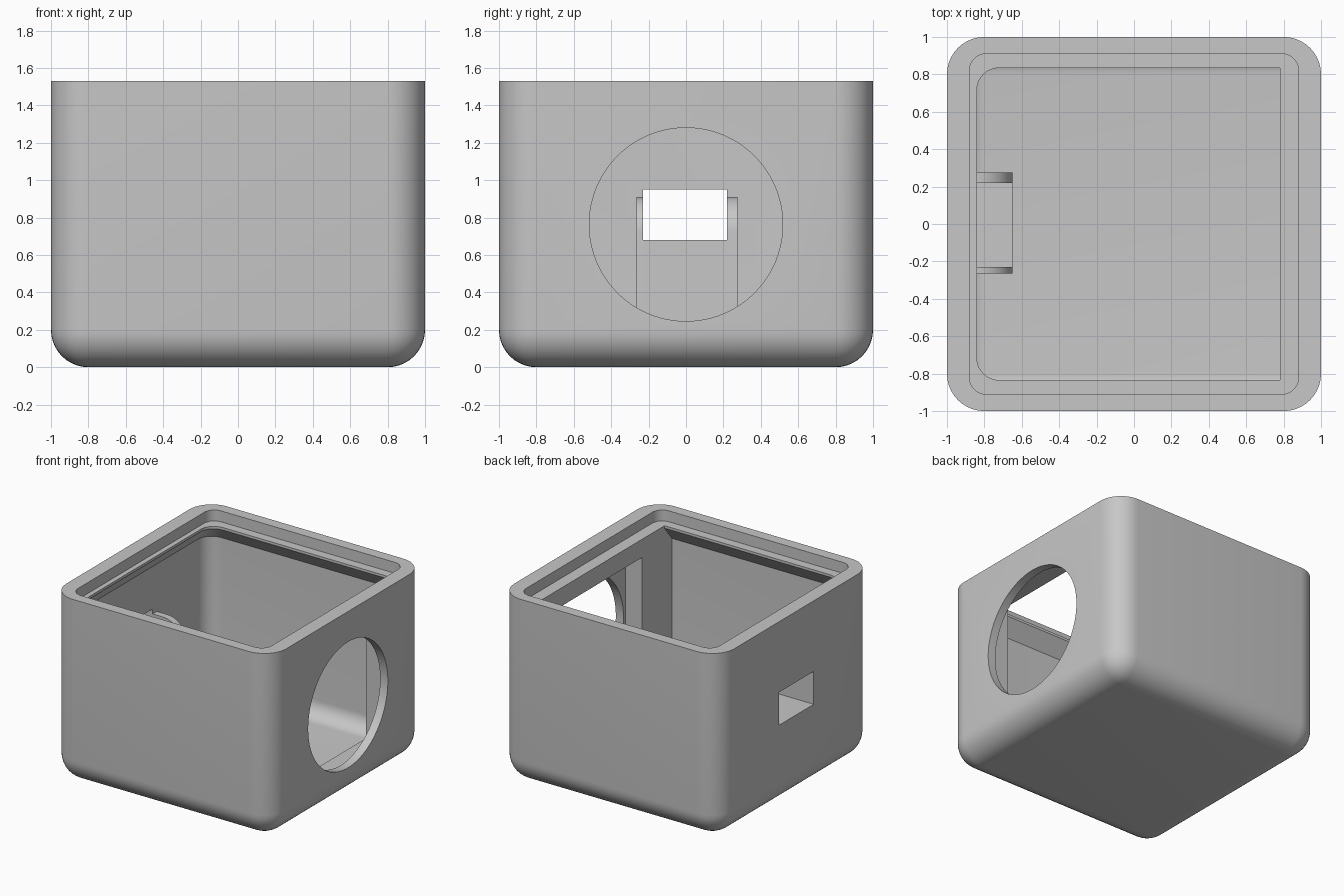
import bpy, bmesh, math

if "Cube" in bpy.data.objects:
    bpy.data.objects.remove(bpy.data.objects["Cube"], do_unlink=True)

grey = bpy.data.materials.new("plain_grey")
grey.use_nodes = True
colour = (0.57, 0.57, 0.57, 1)
grey.diffuse_color = colour
for node in grey.node_tree.nodes:
    if node.type == 'BSDF_PRINCIPLED':
        node.inputs["Base Color"].default_value = colour
        node.inputs["Roughness"].default_value = 0.6


def to_object(name, bm):
    bmesh.ops.recalc_face_normals(bm, faces=bm.faces[:])
    mesh = bpy.data.meshes.new(name)
    bm.to_mesh(mesh)
    bm.free()
    mesh.materials.append(grey)
    ob = bpy.data.objects.new(name, mesh)
    bpy.context.collection.objects.link(ob)
    return ob


def box_bm(xs, ys, zs, radius=0, rounded=None):
    """Box from ranges; edges accepted by the rule get a round bevel."""
    bm = bmesh.new()
    bmesh.ops.create_cube(bm, size=1)
    for v in bm.verts:
        v.co = [r[0] if c < 0 else r[1] for c, r in zip(v.co, (xs, ys, zs))]
    if radius:
        edges = [e for e in bm.edges if rounded(e)]
        bmesh.ops.bevel(bm, geom=edges, offset=radius, offset_type='OFFSET',
                        segments=10, profile=0.5, affect='EDGES')
    return bm


def box(name, xs, ys, zs, radius=0, rounded=None):
    return to_object(name, box_bm(xs, ys, zs, radius, rounded))


def upright(e):
    a, b = e.verts
    return abs(a.co.z - b.co.z) > 0.1


def not_top(e):
    return upright(e) or e.verts[0].co.z < 0.5


def not_top_or_slab(e):
    return not_top(e) and min(v.co.x for v in e.verts) < 0


def cut(target, cutter):
    mod = target.modifiers.new("cut", 'BOOLEAN')
    mod.operation = 'DIFFERENCE'
    mod.solver = 'EXACT'
    mod.object = cutter
    with bpy.context.temp_override(object=target, active_object=target):
        bpy.ops.object.modifier_apply(modifier=mod.name)
    bpy.data.objects.remove(cutter, do_unlink=True)


# Outer body with rounded corners and rounded bottom
housing = box("housing", (-1, 1), (-1, 1), (0, 1.53), 0.2, not_top)

# Cavity, narrowing at the top under the lid ledge
bm = box_bm((-0.93, 0.78), (-0.93, 0.93), (0.07, 1.3), 0.13, not_top_or_slab)
for height, taper in ((1.42, True), (1.47, False)):
    bm.faces.ensure_lookup_table()
    top = max(bm.faces, key=lambda f: f.calc_center_median().z)
    new = bmesh.ops.extrude_face_region(bm, geom=[top])["geom"]
    bmesh.ops.delete(bm, geom=[top], context='FACES_ONLY')
    for v in new:
        if isinstance(v, bmesh.types.BMVert):
            v.co.z = height
            if taper:
                v.co.x = 0.78 - (0.78 - v.co.x) * 1.62 / 1.71
                v.co.y *= 0.835 / 0.93
cut(housing, to_object("cavity_cutter", bm))

# Lid opening, square pocket and round window in the side wall, socket slot
cut(housing, box("lid_cutter", (-0.88, 0.88), (-0.91, 0.91), (1.44, 2), 0.09, upright))
cut(housing, box("pocket_cutter", (0.7, 0.93), (-0.545, 0.545), (0.22, 1.29)))

bm = bmesh.new()
bmesh.ops.create_cone(bm, cap_ends=True, segments=96, radius1=0.517,
                      radius2=0.517, depth=0.4)
for v in bm.verts:
    v.co = (v.co.z + 1.05, v.co.x, v.co.y + 0.763)
cut(housing, to_object("window_cutter", bm))
cut(housing, box("slot_cutter", (-1.2, -0.85), (-0.23, 0.22), (0.68, 0.95)))

# Socket support standing on the floor inside the slot wall
support = box("socket_support", (-0.94, -0.65), (-0.23, 0.22), (0.06, 0.68))


def arm(name, y0, y1, r=0.19):
    outline = [(-0.65, 0.06)]
    for i in range(13):
        a = math.pi / 2 * i / 12
        outline.append((-0.65 - r + r * math.cos(a), 0.91 - r + r * math.sin(a)))
    outline += [(-0.94, 0.91), (-0.94, 0.06)]
    bm = bmesh.new()
    face = bm.faces.new([bm.verts.new((x, y0, z)) for x, z in outline])
    new = bmesh.ops.extrude_face_region(bm, geom=[face])["geom"]
    for v in new:
        if isinstance(v, bmesh.types.BMVert):
            v.co.y = y1
    return to_object(name, bm)


parts = [housing, support,
         arm("front_support_arm", -0.265, -0.23),
         arm("back_support_arm", 0.22, 0.275)]

# Smooth the rounded corners and keep the edges crisp
bpy.ops.object.select_all(action='DESELECT')
for ob in parts:
    ob.select_set(True)
bpy.context.view_layer.objects.active = housing
bpy.ops.object.shade_smooth_by_angle(angle=math.radians(30))
